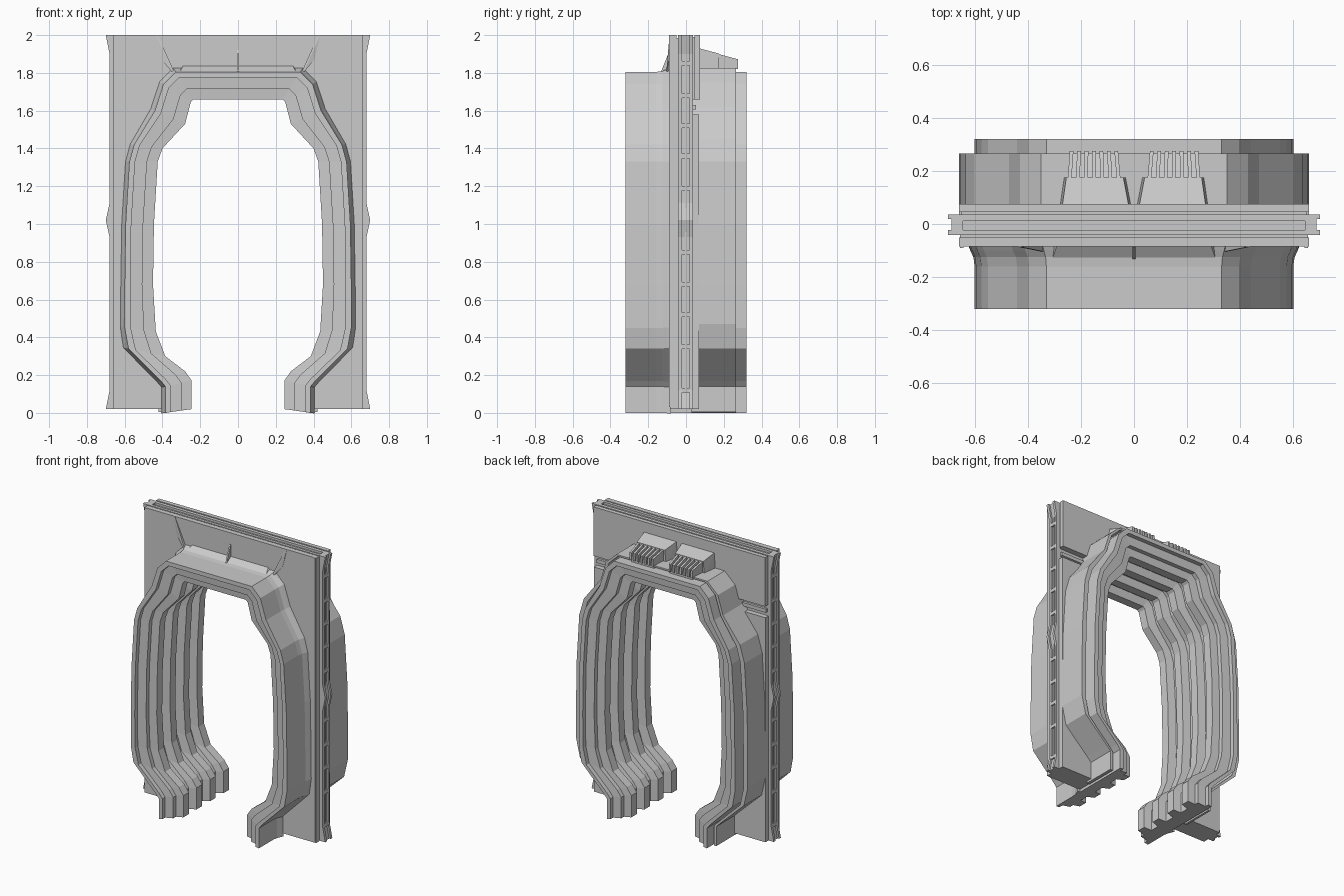
import bpy, bmesh

if "Cube" in bpy.data.objects:
    bpy.data.objects.remove(bpy.data.objects["Cube"])

# Half outlines (x, z) of the archway, from the foot up to the centre line
OUTER = [(.385, 0), (.385, .14), (.41, .17), (.58, .34), (.60, .45), (.60, .68), (.595, 1.0),
         (.575, 1.33), (.55, 1.42), (.44, 1.6), (.395, 1.74), (.33, 1.805), (0, 1.805)]
INNER = [(.245, .02), (.245, .17), (.28, .22), (.385, .30), (.435, .43), (.45, .68), (.445, 1.0),
         (.425, 1.33), (.40, 1.40), (.28, 1.53), (.25, 1.645), (.235, 1.66), (0, 1.66)]
HOUSING = [(.42, .005), (.42, .14), (.45, .17), (.63, .34), (.66, .47), (.66, .68), (.655, 1.0),
           (.635, 1.33), (.60, 1.45), (.47, 1.62), (.43, 1.75), (.35, 1.825), (0, 1.825)]


def finish(name, bm):
    """Turn a right-hand half into an object mirrored across x = 0."""
    bmesh.ops.recalc_face_normals(bm, faces=bm.faces)
    me = bpy.data.meshes.new(name)
    bm.to_mesh(me)
    bm.free()
    ob = bpy.data.objects.new(name, me)
    bpy.context.collection.objects.link(ob)
    mod = ob.modifiers.new("Mirror", 'MIRROR')
    mod.use_axis[0] = True
    mod.merge_threshold = .0005
    return ob


def sweep(name, profile, a, b):
    """Sweep a closed (y, t) profile; t blends from outline a to outline b."""
    bm = bmesh.new()
    rings = [[bm.verts.new((p[0] + (q[0] - p[0]) * t, y, p[1] + (q[1] - p[1]) * t))
              for y, t in profile] for p, q in zip(a, b)]
    n = len(profile)
    for r, s in zip(rings, rings[1:]):
        for i in range(n):
            j = (i + 1) % n
            bm.faces.new((r[i], r[j], s[j], s[i]))
    bm.faces.new(rings[0])
    return finish(name, bm)


def slab(name, pts, y0, y1):
    """Extrude an (x, z) polygon along y, leaving the centre seam open."""
    bm = bmesh.new()
    f = bm.faces.new([bm.verts.new((x, y0, z)) for x, z in pts])
    ext = bmesh.ops.extrude_face_region(bm, geom=[f], use_keep_orig=True)
    for v in ext['geom']:
        if isinstance(v, bmesh.types.BMVert):
            v.co.y = y1
    seam = [f for f in bm.faces if all(abs(v.co.x) < 1e-5 for v in f.verts)]
    bmesh.ops.delete(bm, geom=seam, context='FACES_ONLY')
    return finish(name, bm)


def hull(name, pts):
    bm = bmesh.new()
    for p in pts:
        bm.verts.new(p)
    bmesh.ops.convex_hull(bm, input=bm.verts)
    return finish(name, bm)


def box(name, x0, x1, y0, y1, z0, z1):
    return slab(name, [(x0, z0), (x1, z0), (x1, z1), (x0, z1)], y0, y1)


def x_at(z):
    for (xa, za), (xb, zb) in zip(OUTER, OUTER[1:]):
        if za <= z <= zb and zb > za:
            return xa + (xb - xa) * (z - za) / (zb - za)


def plate(name, xo, z0, z1, y0, y1):
    """Wall sheet around the archway between heights z0 and z1."""
    pts = [(x_at(z0), z0)] + [p for p in OUTER if z0 < p[1] < z1]
    pts.append((0, z1) if z1 > 1.81 else (x_at(z1), z1))
    return slab(name, pts + [(xo, z1), (xo, z0)], y0, y1)


# Ribbed archway lining with a small flare where it meets the front wall
half = [(-.32, 0), (-.32, .2), (-.29, .2), (-.285, .62), (-.255, .62), (-.25, 1), (-.19, 1),
        (-.18, .62), (-.115, .62), (-.105, 1), (-.045, 1), (-.035, .62)]
inside = half + [(-y, t) for y, t in reversed(half)]
sweep("arch_lining", inside + [(-.08, 0), (-.08, -.15), (-.10, -.1), (-.125, -.03), (-.16, 0)],
      OUTER, INNER)

# Wider housing wrapped round the back of the arch
sweep("back_housing", [(.03, 0), (.265, 0), (.265, .55), (.03, .55)], HOUSING, OUTER)

# Layered wall
plate("front_wall", .66, .02, 2.0, -.085, -.05)
plate("core_wall", .655, .02, 1.985, -.05, .035)
plate("back_wall_upper", .66, 1.66, 2.0, .045, .075)
plate("back_wall_upper_core", .65, 1.66, 1.99, .035, .045)
plate("back_wall_lower", .66, .02, 1.58, .035, .07)
plate("back_ledge", .65, 1.605, 1.63, .035, .052)
box("front_edge_trim", .642, .655, -.09, -.085, .03, 2.0)

# Side rails with pointed corners and middle
rail = [(.645, .02), (.70, .02), (.68, .12), (.68, .93), (.70, 1.02), (.68, 1.11),
        (.68, 1.90), (.70, 2.0), (.645, 2.0)]
slab("side_rail_front", rail, -.042, -.022)
slab("side_rail_back", rail, .018, .036)
slab("rail_channel", [(x - .012 if x > .65 else x, z) for x, z in rail], -.022, .018)
box("rail_centre_strip", .65, .674, -.004, .004, .12, 1.9)
for z in (.12, .35, .52, .68, .85, 1.19, 1.36, 1.52, 1.68, 1.85):
    box("rail_cleat", .65, .679, -.022, .018, z - .012, z + .012)

# Raised strips along the top edge
box("top_rail_front", 0, .66, -.042, -.022, 1.97, 2.0)
box("top_rail_back", 0, .66, .012, .036, 1.97, 2.0)

# Thin creases pressed into the front wall above the arch
hull("corner_crease", [(x + d, y, z) for d in (0, .01) for x, y, z in
                       ((.425, -.08, 2.0), (.425, -.087, 2.0), (.395, -.09, 1.87),
                        (.335, -.08, 1.80), (.335, -.105, 1.80))])
hull("centre_crease", [(x, y, z) for x in (0, .005) for y, z in
                       ((-.08, 1.92), (-.087, 1.92), (-.08, 1.80), (-.135, 1.80))])
hull("lintel_fillet", [(0, -.08, 1.84), (.29, -.08, 1.84), (0, -.08, 1.79), (.33, -.08, 1.79),
                       (0, -.14, 1.80), (.31, -.14, 1.80), (0, -.10, 1.822), (.30, -.10, 1.822)])

# Sloping vents on top of the back housing
hull("vent_body", [(.01, .07, 1.80), (.28, .07, 1.80), (.03, .175, 1.80), (.265, .175, 1.80),
                   (.02, .07, 1.93), (.27, .07, 1.93), (.04, .175, 1.902), (.255, .175, 1.902)])
hull("vent_floor", [(.05, .16, 1.80), (.25, .16, 1.80), (.06, .265, 1.80), (.235, .265, 1.80),
                    (.05, .16, 1.872), (.25, .16, 1.872), (.06, .265, 1.845), (.235, .265, 1.845)])
for i in range(7):
    a, b = .05 + i * .031, .06 + i * .028
    hull("vent_fin", [(x + d, y, z) for d in (0, .014) for x, y, z in
                      ((a, .16, 1.82), (a, .16, 1.903), (b, .275, 1.82), (b, .275, 1.872))])
